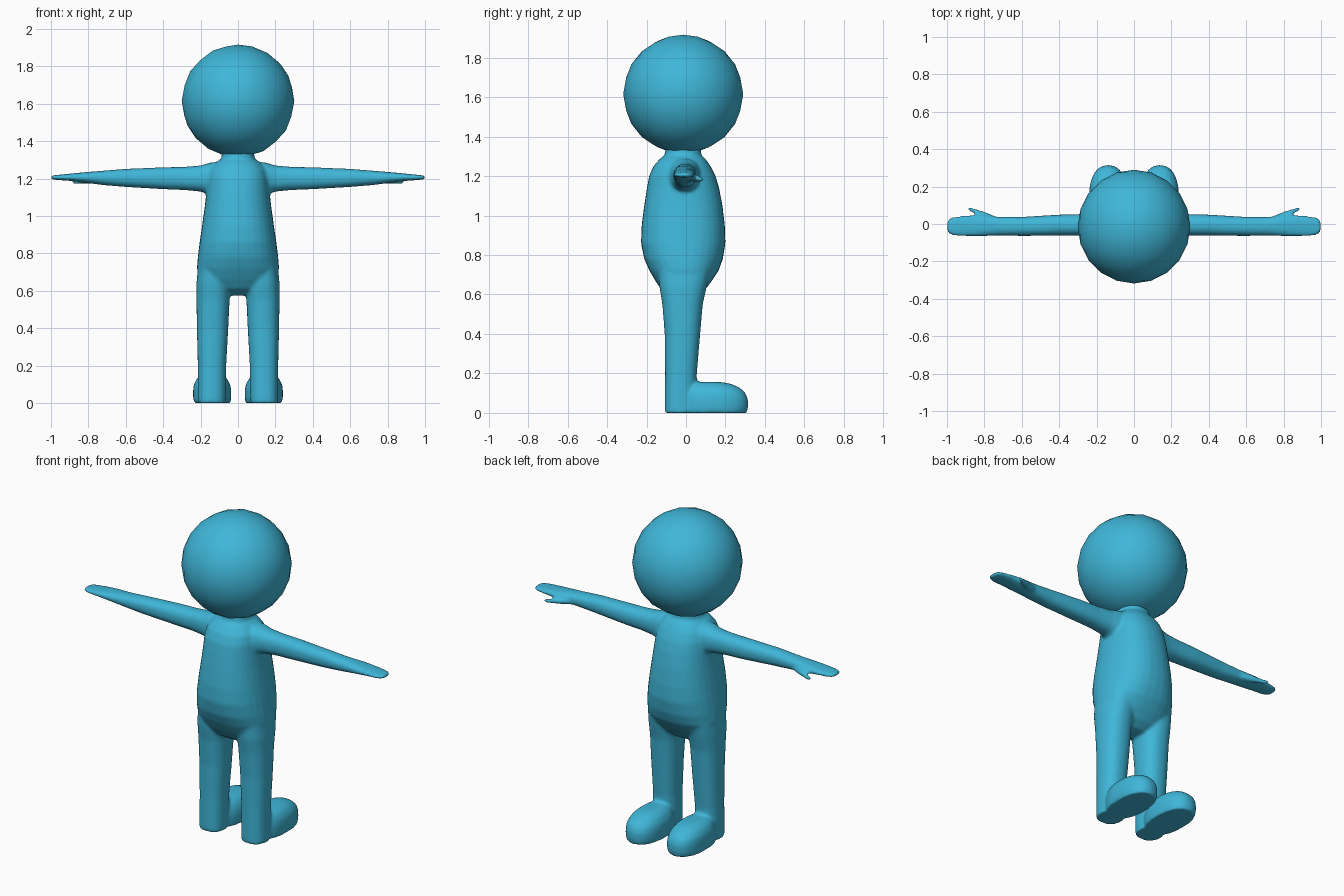
import bpy, bmesh, math
from mathutils import Vector

blue = bpy.data.materials.new("sky_blue")
blue.diffuse_color = (0.05, 0.47, 0.69, 1)


def loft(bm, rings, axis='Z', power=2.3, n=32):
    """Skin rings (position, u_min, u_max, v_min, v_max) along Z (u=x, v=y) or X (u=y, v=z)."""
    loops = []
    for p, u0, u1, v0, v1 in rings:
        loop = []
        for i in range(n):
            a = 2 * math.pi * i / n
            c, s = math.cos(a), math.sin(a)
            u = (u0 + u1) / 2 + (u1 - u0) / 2 * math.copysign(abs(c) ** (2 / power), c)
            v = (v0 + v1) / 2 + (v1 - v0) / 2 * math.copysign(abs(s) ** (2 / power), s)
            loop.append(bm.verts.new((u, v, p) if axis == 'Z' else (p, u, v)))
        loops.append(loop)
    for a, b in zip(loops, loops[1:]):
        for i in range(n):
            j = (i + 1) % n
            bm.faces.new((a[i], a[j], b[j], b[i]))
    bm.faces.new(loops[0][::-1])
    bm.faces.new(loops[-1])


def finish(bm, name):
    me = bpy.data.meshes.new(name)
    bmesh.ops.recalc_face_normals(bm, faces=bm.faces)
    for f in bm.faces:
        f.smooth = True
    bm.to_mesh(me)
    bm.free()
    me.materials.append(blue)
    ob = bpy.data.objects.new(name, me)
    bpy.context.collection.objects.link(ob)
    return ob


# Limbs of one side: leg, foot, arm, hand and thumb
bm = bmesh.new()
loft(bm, [(0, .065, .215, -.108, .05), (.2, .063, .215, -.106, .055),
          (.4, .052, .22, -.108, .072), (.55, .045, .222, -.12, .085),
          (.64, .04, .222, -.135, .105), (.72, .05, .215, -.14, .12)])
loft(bm, [(0, .04, .235, -.03, .308), (.03, .036, .24, -.03, .315),
          (.07, .036, .24, -.03, .314), (.10, .042, .236, -.02, .302),
          (.13, .058, .22, -.01, .27), (.148, .08, .198, .01, .225),
          (.156, .105, .175, .03, .18)])
loft(bm, [(.05, -.09, .075, 1.11, 1.295), (.15, -.085, .07, 1.115, 1.285),
          (.2, -.07, .06, 1.13, 1.27), (.28, -.062, .053, 1.138, 1.263),
          (.4, -.062, .05, 1.143, 1.26), (.6, -.064, .038, 1.155, 1.252),
          (.72, -.062, .038, 1.165, 1.242), (.82, -.066, .048, 1.178, 1.234),
          (.9, -.067, .046, 1.188, 1.226), (.96, -.064, .04, 1.192, 1.22),
          (.99, -.054, .03, 1.195, 1.217), (1.002, -.035, .01, 1.199, 1.212)], 'X')
loft(bm, [(.73, .0, .036, 1.175, 1.215), (.79, .018, .063, 1.172, 1.208),
          (.84, .048, .078, 1.171, 1.2), (.875, .067, .09, 1.171, 1.195),
          (.89, .076, .092, 1.174, 1.19)], 'X', 2)

# Mirror the limbs to the other side
dup = bmesh.ops.duplicate(bm, geom=bm.verts[:] + bm.edges[:] + bm.faces[:])["geom"]
for v in dup:
    if isinstance(v, bmesh.types.BMVert):
        v.co.x = -v.co.x

# Torso and neck
loft(bm, [(.575, -.08, .08, -.06, .04), (.61, -.15, .15, -.115, .085),
          (.66, -.205, .205, -.15, .125), (.72, -.22, .22, -.185, .165),
          (.78, -.215, .215, -.212, .187), (.86, -.205, .205, -.228, .2),
          (.95, -.192, .192, -.225, .197), (1.05, -.178, .178, -.212, .185),
          (1.14, -.168, .168, -.198, .168), (1.2, -.163, .163, -.187, .15),
          (1.25, -.15, .15, -.165, .125), (1.285, -.12, .12, -.135, .1),
          (1.305, -.09, .09, -.108, .078), (1.38, -.08, .08, -.1, .07)])
body = finish(bm, "body")

# Fuse the parts into one soft skin
fuse = body.modifiers.new("fuse", 'REMESH')
fuse.mode = 'VOXEL'
fuse.voxel_size = 0.0085
fuse.use_smooth_shade = True
soft = body.modifiers.new("soften", 'SMOOTH')
soft.factor = 0.5
soft.iterations = 8

# Ball head
bm = bmesh.new()
bmesh.ops.create_icosphere(bm, subdivisions=3, radius=.304)
for v in bm.verts:
    v.co = Vector((v.co.x * .99, v.co.y, v.co.z * .99)) + Vector((0, -.014, 1.615))
finish(bm, "head")
